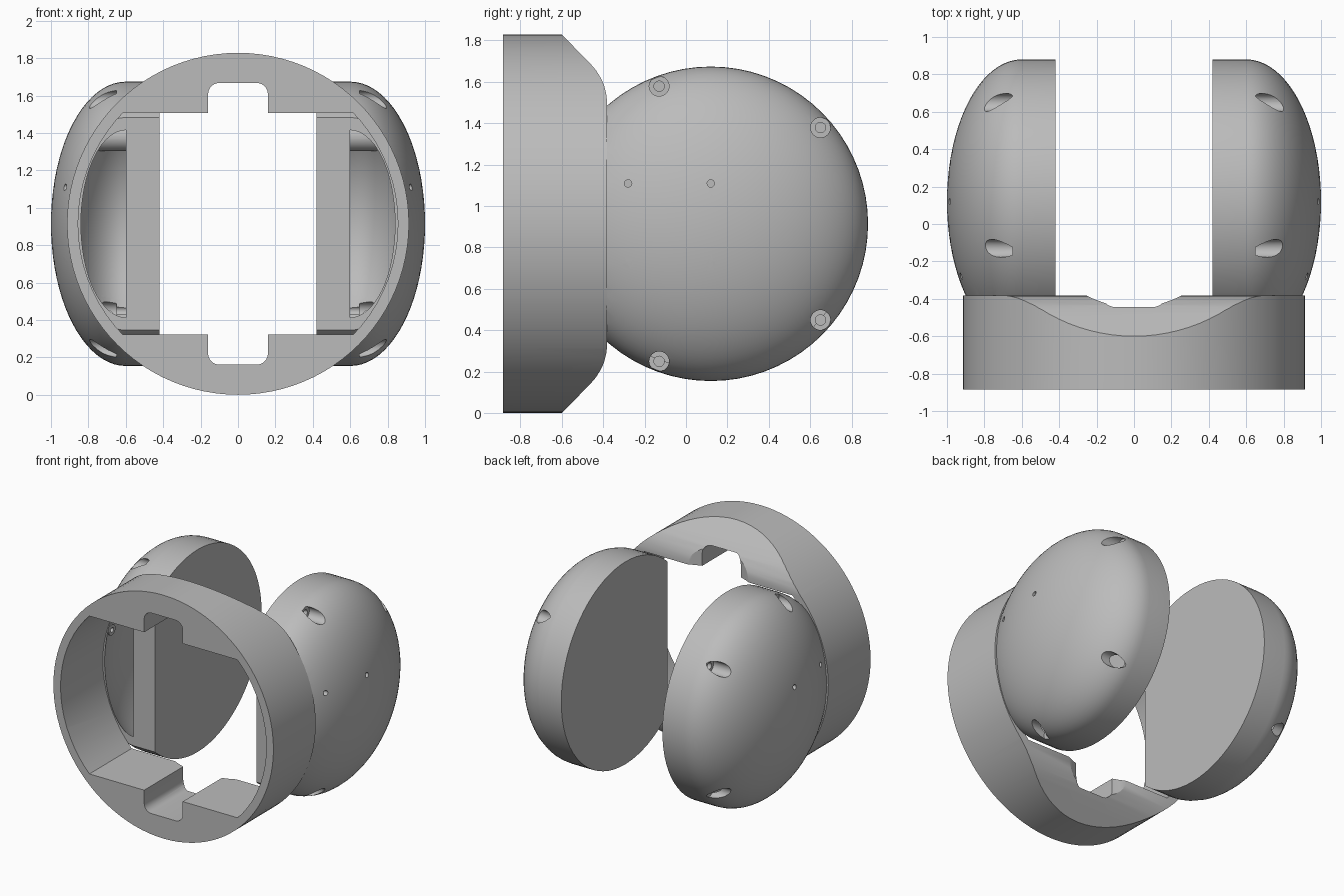
import bpy, bmesh, math
from mathutils import Matrix

if "Cube" in bpy.data.objects:
    bpy.data.objects.remove(bpy.data.objects["Cube"])

ZC = 0.914      # height of the shared centre axis
CUP_Y = 0.12    # cup axis position
CUP_R = 0.76
BACK = -0.383   # rear of the ring, front of the cups

grey = bpy.data.materials.new("plain_grey")
grey.use_nodes = True
grey.diffuse_color = (0.5, 0.5, 0.5, 1)
grey.node_tree.nodes["Principled BSDF"].inputs["Base Color"].default_value = (0.5, 0.5, 0.5, 1)


def finish(name, bm):
    bmesh.ops.recalc_face_normals(bm, faces=bm.faces)
    mesh = bpy.data.meshes.new(name)
    bm.to_mesh(mesh)
    bm.free()
    mesh.materials.append(grey)
    obj = bpy.data.objects.new(name, mesh)
    bpy.context.collection.objects.link(obj)
    return obj


def cylinder(name, axis, r, start, end, a, b, seg=32):
    """Cylinder along an axis; a and b are the other two coordinates in order."""
    bm = bmesh.new()
    bmesh.ops.create_cone(bm, cap_ends=True, segments=seg, radius1=r, radius2=r, depth=abs(end - start))
    mid = (start + end) / 2
    if axis == "X":
        m = Matrix.Translation((mid, a, b)) @ Matrix.Rotation(math.pi / 2, 4, "Y")
    elif axis == "Y":
        m = Matrix.Translation((a, mid, b)) @ Matrix.Rotation(math.pi / 2, 4, "X")
    else:
        m = Matrix.Translation((a, b, mid))
    bm.transform(m)
    return finish(name, bm)


def box(name, lo, hi, bevel=0):
    bm = bmesh.new()
    bmesh.ops.create_cube(bm, size=1)
    for v in bm.verts:
        v.co = [(l + h) / 2 + c * (h - l) for l, h, c in zip(lo, hi, v.co)]
    if bevel:
        edges = [e for e in bm.edges if abs(e.verts[0].co.y - e.verts[1].co.y) > 0.1]
        bmesh.ops.bevel(bm, geom=edges, offset=bevel, segments=6, profile=0.5, affect="EDGES")
    return finish(name, bm)


def lathe(name, profile, side, seg=72):
    """Revolve (x, radius) points about the cup axis."""
    bm = bmesh.new()
    verts = [bm.verts.new((side * x, CUP_Y, ZC + r)) for x, r in profile]
    edges = [bm.edges.new(p) for p in zip(verts, verts[1:])]
    bmesh.ops.spin(bm, geom=verts + edges, cent=(0, CUP_Y, ZC), axis=(1, 0, 0),
                   angle=2 * math.pi, steps=seg)
    bmesh.ops.remove_doubles(bm, verts=bm.verts, dist=0.0005)
    return finish(name, bm)


def boolean(obj, cutter, operation="DIFFERENCE"):
    mod = obj.modifiers.new("cut", "BOOLEAN")
    mod.operation = operation
    mod.solver = "EXACT"
    mod.object = cutter
    bpy.context.view_layer.objects.active = obj
    bpy.ops.object.modifier_apply(modifier=mod.name)
    bpy.data.objects.remove(cutter)


def smooth(obj):
    bpy.ops.object.select_all(action="DESELECT")
    obj.select_set(True)
    bpy.context.view_layer.objects.active = obj
    bpy.ops.object.shade_smooth_by_angle(angle=math.radians(28))


def dome(depth, radius, steps=20):
    """Quarter ellipse from the apex to the rim at x = 0.6."""
    angles = [math.pi / 2 * i / steps for i in range(steps + 1)]
    return [(0.6 + depth * math.cos(t), radius * math.sin(t)) for t in angles]


# Front ring with flat plates above and below the opening
ring = cylinder("front_ring", "Y", 0.914, -0.885, BACK, 0, ZC, 96)
opening = cylinder("opening", "Y", 0.855, -1, 0, 0, ZC, 72)
boolean(opening, box("slab", (-1, -1.2, ZC - 0.593), (1, 0.2, ZC + 0.593)), "INTERSECT")
boolean(ring, opening)
boolean(ring, box("notch", (-0.16, -1, ZC - 0.753), (0.16, 0, ZC + 0.753), 0.06))

# Chamfered and rounded rear of the ring, top and bottom
half = [(-1, 1.0), (-0.675, 1.0), (-0.6, 0.914), (-0.464, 0.776), (-0.435, 0.742),
        (-0.412, 0.705), (-0.396, 0.67), (-0.386, 0.63), (-0.381, 0.59)]
bm = bmesh.new()
outline = half + [(y, -z) for y, z in reversed(half)]
face = bm.faces.new([bm.verts.new((-1.2, y, ZC + z)) for y, z in outline])
extruded = bmesh.ops.extrude_face_region(bm, geom=[face])["geom"]
bmesh.ops.translate(bm, vec=(2.4, 0, 0), verts=[v for v in extruded if isinstance(v, bmesh.types.BMVert)])
boolean(ring, finish("rear_shape", bm), "INTERSECT")
boolean(ring, cylinder("rear_scoop", "Z", 0.55, -0.2, 2.1, 0, 0.105, 64))
smooth(ring)

# Hollow side cups with screw posts, pockets and small through holes
screws = [(-0.13, 0.665), (0.65, 0.465), (0.65, -0.465), (-0.13, -0.665)]
pins = [(y, z) for y in (-0.28, 0.12) for z in (-0.195, 0.195)]
for name, s in (("left_cup", 1), ("right_cup", -1)):
    cup = lathe(name, dome(0.4, CUP_R) + [(0.42, CUP_R), (0.42, 0)], s)
    cavity = lathe("cavity", dome(0.34, 0.71) + [(0.6, 0)], s)
    for y, z in screws:
        boolean(cavity, cylinder("post", "X", 0.076, s * 0.5, s * 1.1, y, ZC + z))
    for y, z in pins:
        boolean(cavity, cylinder("boss", "X", 0.04, s * 0.85, s * 1.1, y, ZC + z))
    boolean(cup, cavity)
    for y, z in screws:
        boolean(cup, cylinder("pocket", "X", 0.048, s * 0.65, s * 1.1, y, ZC + z))
        boolean(cup, cylinder("screw_hole", "X", 0.025, s * 0.5, s * 0.7, y, ZC + z, 20))
    for y, z in pins:
        boolean(cup, cylinder("pin_hole", "X", 0.018, s * 0.75, s * 1.1, y, ZC + z, 16))
    boolean(cup, box("front_cut", (-1.2, -1.2, -0.2), (1.2, BACK, 2.1)))
    smooth(cup)
